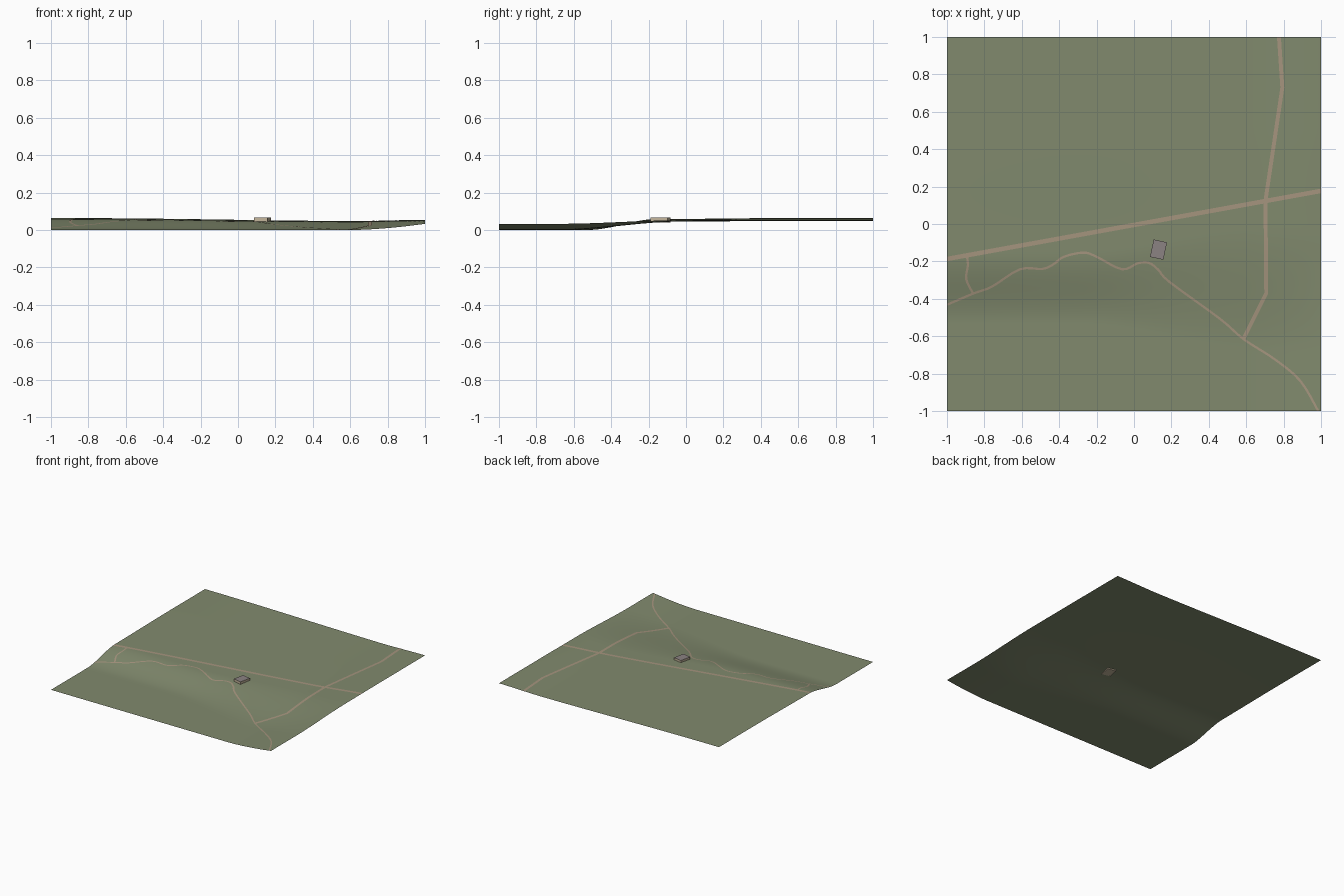
import bpy, bmesh, math
from mathutils import Vector, Matrix

if "Cube" in bpy.data.objects:
    bpy.data.objects.remove(bpy.data.objects["Cube"])


def smooth(a, b, v):
    t = min(1.0, max(0.0, (v - a) / (b - a)))
    return t * t * (3 - 2 * t)


def height(x, y):
    # upper plateau, gently dipping toward x = 0.6
    plateau = 0.045 + 0.013 * smooth(0.7, -1.0, x) + 0.007 * smooth(0.6, 1.0, x)
    plateau += 0.004 * smooth(-0.2, 0.6, y) * smooth(0.9, -0.6, x)
    plateau += 0.002 * smooth(-0.2, 0.5, y)
    # slope down to the low ground, wider on the right
    k = smooth(-0.3, 0.7, x)
    s = smooth(-0.53 - 0.15 * k, -0.16 + 0.14 * k, y)
    low = 0.033 * max(0.0, (x - 0.6) / 0.4) ** 1.7
    return plateau * s + low * (1 - s)


def material(name, col):
    m = bpy.data.materials.new(name)
    m.diffuse_color = (*col, 1)
    m.use_nodes = True
    m.node_tree.nodes["Principled BSDF"].inputs["Base Color"].default_value = m.diffuse_color
    return m


def make_object(name, bm, *mats):
    me = bpy.data.meshes.new(name)
    bm.to_mesh(me)
    bm.free()
    for m in mats:
        me.materials.append(m)
    ob = bpy.data.objects.new(name, me)
    bpy.context.collection.objects.link(ob)
    return ob


grass = material("grass", (0.22, 0.255, 0.155))
dirt = material("dirt", (0.38, 0.30, 0.21))
wall = material("wall", (0.55, 0.46, 0.33))
roof = material("roof", (0.26, 0.225, 0.225))

# terrain sheet
bm = bmesh.new()
bmesh.ops.create_grid(bm, x_segments=100, y_segments=100, size=1.0)
for v in bm.verts:
    v.co.z = height(v.co.x, v.co.y)
for f in bm.faces:
    f.smooth = True
make_object("terrain", bm, grass)


def rounded(pts):
    # Catmull-Rom smoothing for the winding paths
    p = [pts[0]] + pts + [pts[-1]]
    out = []
    for i in range(1, len(p) - 2):
        a, b, c, d = (Vector(q) for q in p[i - 1:i + 3])
        for j in range(4):
            t = j / 4
            out.append(0.5 * (2 * b + (c - a) * t + (2 * a - 5 * b + 4 * c - d) * t * t
                              + (3 * b - a - 3 * c + d) * t ** 3))
    return out + [Vector(pts[-1])]


def ribbon(name, pts, width, lift):
    # resample, then drape a strip over the terrain
    pts = [Vector(p) for p in pts]
    line = []
    for a, b in zip(pts, pts[1:]):
        n = max(1, math.ceil((b - a).length / 0.025))
        line += [a.lerp(b, i / n) for i in range(n)]
    line.append(pts[-1])
    bm = bmesh.new()
    prev = None
    for i, p in enumerate(line):
        d = (line[min(i + 1, len(line) - 1)] - line[max(i - 1, 0)]).normalized()
        side = Vector((-d.y, d.x)) * width / 2
        row = []
        for s in (1, -1):
            q = p + side * s
            x, y = (max(-1.0, min(1.0, c)) for c in q)
            row.append(bm.verts.new((x, y, height(x, y) + lift)))
        if prev:
            bm.faces.new((prev[0], prev[1], row[1], row[0]))
        prev = row
    for f in bm.faces:
        f.smooth = True
    make_object(name, bm, dirt)


# roads
ribbon("main_road", [(-1, -0.187), (1, 0.177)], 0.024, 0.0014)
ribbon("cross_road", [(0.775, 1), (0.793, 0.73), (0.703, 0.125), (0.707, -0.37),
                      (0.585, -0.615)], 0.021, 0.0012)

# winding footpaths
ribbon("footpath", rounded([
    (-1, -0.432), (-0.86, -0.372), (-0.76, -0.335), (-0.61, -0.242), (-0.49, -0.24),
    (-0.43, -0.215), (-0.375, -0.175), (-0.27, -0.153), (-0.2, -0.175), (-0.065, -0.242),
    (0.02, -0.21), (0.08, -0.208), (0.13, -0.245), (0.19, -0.31), (0.46, -0.507),
    (0.585, -0.615), (0.755, -0.725), (0.89, -0.84), (0.985, -1)]), 0.012, 0.001)
ribbon("footpath_spur", rounded([(-0.893, -0.172), (-0.888, -0.22), (-0.897, -0.295),
                                 (-0.86, -0.372)]), 0.012, 0.001)

# flat-roofed building
bm = bmesh.new()
bmesh.ops.create_cube(bm, size=1.0)
bmesh.ops.transform(bm, verts=bm.verts, matrix=(
    Matrix.Translation((0.131, -0.137, 0.053)) @ Matrix.Rotation(math.radians(-12), 4, 'Z')
    @ Matrix.Diagonal((0.073, 0.095, 0.026, 1))))
bm.normal_update()
for f in bm.faces:
    f.material_index = 1 if f.normal.z > 0.5 else 0
make_object("building", bm, wall, roof)
